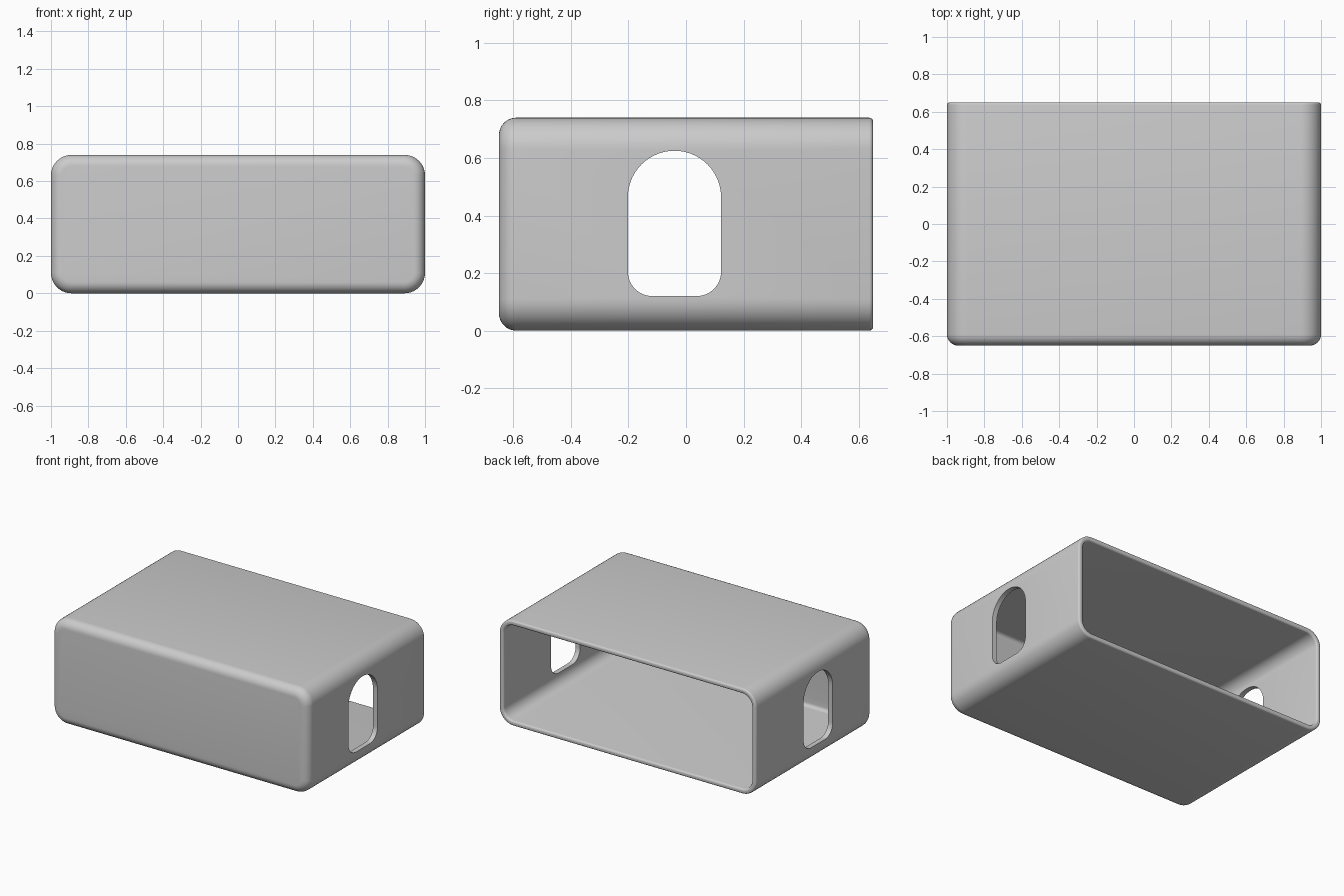
import bpy, bmesh, math

if "Cube" in bpy.data.objects:
    bpy.data.objects.remove(bpy.data.objects["Cube"])

W, D, H = 1.0, 0.65, 0.74      # half width, half depth, height
R, F, T, LIP = 0.11, 0.06, 0.035, 0.013   # corner, front edge, wall, lip rounding


def rounded(x0, x1, z0, z1, r_top, r_bot, n=10):
    """Outline of a rectangle with rounded corners, counter-clockwise."""
    pts = []
    for cx, cz, r, a in ((x1 - r_top, z1 - r_top, r_top, 0), (x0 + r_top, z1 - r_top, r_top, 90),
                         (x0 + r_bot, z0 + r_bot, r_bot, 180), (x1 - r_bot, z0 + r_bot, r_bot, 270)):
        for i in range(n + 1):
            t = math.radians(a + 90 * i / n)
            pts.append((cx + r * math.cos(t), cz + r * math.sin(t)))
    return pts


def loft(name, rings):
    """Skin a stack of equal-length rings and cap both ends."""
    bm = bmesh.new()
    loops = [[bm.verts.new(p) for p in ring] for ring in rings]
    for a, b in zip(loops, loops[1:]):
        for i in range(len(a)):
            j = (i + 1) % len(a)
            bm.faces.new((a[i], a[j], b[j], b[i]))
    bm.faces.new(loops[0])
    bm.faces.new(loops[-1])
    bmesh.ops.remove_doubles(bm, verts=bm.verts, dist=1e-5)
    bmesh.ops.recalc_face_normals(bm, faces=bm.faces)
    me = bpy.data.meshes.new(name)
    bm.to_mesh(me)
    bm.free()
    ob = bpy.data.objects.new(name, me)
    bpy.context.collection.objects.link(ob)
    return ob


def arc(cy, cd, r, a0, a1, n):
    """Arc of (y, inset) pairs."""
    return [(cy + r * math.cos(math.radians(a0 + (a1 - a0) * i / n)),
             cd + r * math.sin(math.radians(a0 + (a1 - a0) * i / n))) for i in range(n + 1)]


# Wall section: front edge, outer side, rounded lip, inner side, inner front edge
section = (arc(-D + F, F, F, 180, 270, 8)
           + arc(D - LIP, LIP, LIP, -90, 0, 4)
           + arc(D - LIP, T - LIP, LIP, 0, 90, 4)
           + arc(-D + F, F, F - T, 90, 180, 6)[::1])
# the inner front edge curves from the inner side to the inner front face
section[-7:] = arc(-D + F, F, F - T, 270, 180, 6)
sleeve = loft("sleeve_box", [[(x, y, z) for x, z in rounded(-W + d, W - d, d, H - d, R - d, R - d)]
                             for y, d in section])

# Arched opening through both side walls
arch = rounded(-0.202, 0.122, 0.12, 0.625, 0.1619, 0.085, 14)
cutter = loft("side_opening_cutter", [[(x, y, z) for y, z in arch] for x in (-1.2, 1.2)])
cutter.hide_render = True
mod = sleeve.modifiers.new("side_openings", 'BOOLEAN')
mod.operation, mod.solver, mod.object = 'DIFFERENCE', 'EXACT', cutter

bpy.context.view_layer.objects.active = sleeve
sleeve.select_set(True)
bpy.ops.object.modifier_apply(modifier=mod.name)
bpy.data.objects.remove(cutter)
bpy.ops.object.shade_smooth_by_angle(angle=math.radians(35))
